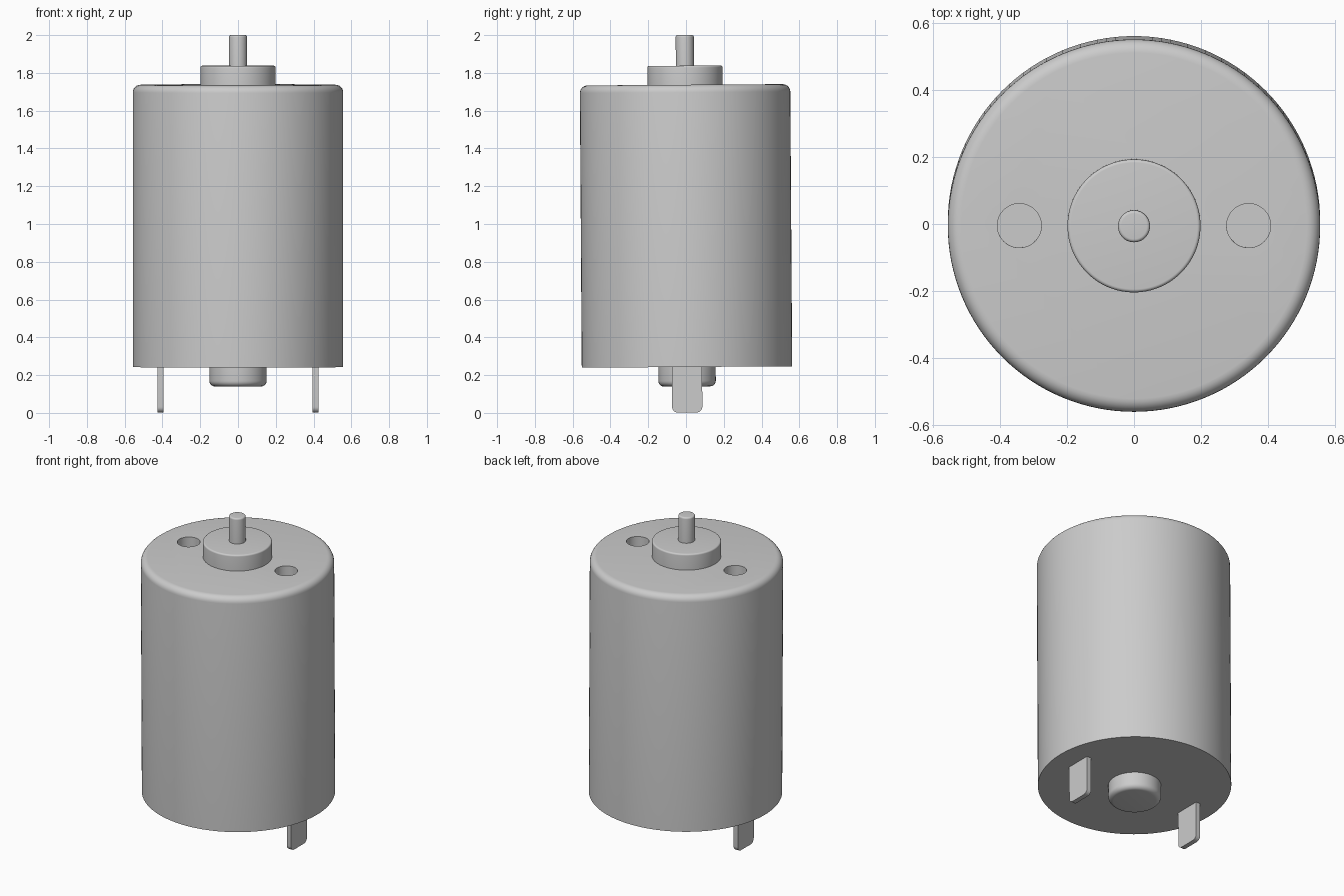
import bpy, bmesh, math
from mathutils import Matrix, Vector

if "Cube" in bpy.data.objects:
    bpy.data.objects.remove(bpy.data.objects["Cube"])

# The whole motor leans very slightly towards the front
PIVOT = Vector((0, 0, 1))
LEAN = (Matrix.Translation(PIVOT) @ Matrix.Rotation(0.0068, 4, 'X')
        @ Matrix.Translation(-PIVOT))


def finish(name, bm):
    bmesh.ops.recalc_face_normals(bm, faces=bm.faces)
    bm.transform(LEAN)
    mesh = bpy.data.meshes.new(name)
    bm.to_mesh(mesh)
    bm.free()
    obj = bpy.data.objects.new(name, mesh)
    bpy.context.collection.objects.link(obj)
    return obj


def smooth(obj):
    bpy.ops.object.select_all(action='DESELECT')
    obj.select_set(True)
    bpy.context.view_layer.objects.active = obj
    bpy.ops.object.shade_smooth_by_angle(angle=math.radians(30))


def disc(name, radius, start, end, fillet=0.0, x=0.0, sides=96):
    """Closed cylinder along z whose 'end' rim is rounded."""
    s = 1 if end > start else -1
    steps = 6 if fillet else 0
    rings = [(radius, start)]
    for i in range(steps + 1):
        a = math.pi / 2 * i / max(steps, 1)
        rings.append((radius - fillet + fillet * math.cos(a),
                      end - s * fillet + s * fillet * math.sin(a)))
    bm = bmesh.new()
    loops = [[bm.verts.new((x + r * math.cos(2 * math.pi * k / sides),
                            r * math.sin(2 * math.pi * k / sides), z))
              for k in range(sides)] for r, z in rings]
    for a, b in zip(loops, loops[1:]):
        for k in range(sides):
            n = (k + 1) % sides
            bm.faces.new((a[k], a[n], b[n], b[k]))
    bm.faces.new(loops[0])
    bm.faces.new(loops[-1])
    return finish(name, bm)


# Main can with rounded front rim
housing = disc("housing", 0.557, 0.243, 1.737, 0.04, sides=128)

# Two mounting holes in the front face
for side in (-1, 1):
    cutter = disc("hole_cutter", 0.066, 1.637, 1.85, x=side * 0.343, sides=48)
    mod = housing.modifiers.new("mounting_hole", 'BOOLEAN')
    mod.object = cutter
    mod.operation = 'DIFFERENCE'
    mod.solver = 'EXACT'
    bpy.context.view_layer.objects.active = housing
    bpy.ops.object.modifier_apply(modifier=mod.name)
    bpy.data.objects.remove(cutter)
smooth(housing)

# Bearing bosses and output shaft
smooth(disc("front_boss", 0.199, 1.73, 1.838, 0.01))
smooth(disc("shaft", 0.048, 1.83, 2.0, 0.01, sides=48))
smooth(disc("rear_boss", 0.152, 0.25, 0.14, 0.03))

# Flat terminals with rounded lower corners
for side, name in ((-1, "left_terminal"), (1, "right_terminal")):
    half, r = 0.08, 0.03
    outline = [(half, 0.25), (-half, 0.25)]
    for cy, first in ((-half + r, 180), (half - r, 270)):
        for i in range(7):
            a = math.radians(first + 15 * i)
            outline.append((cy + r * math.cos(a), r + 0.002 + r * math.sin(a)))
    bm = bmesh.new()
    face = bm.faces.new([bm.verts.new((side * 0.41 - 0.015, y, z)) for y, z in outline])
    out = bmesh.ops.extrude_face_region(bm, geom=[face])["geom"]
    bmesh.ops.translate(bm, vec=(0.03, 0, 0),
                        verts=[v for v in out if isinstance(v, bmesh.types.BMVert)])
    smooth(finish(name, bm))
